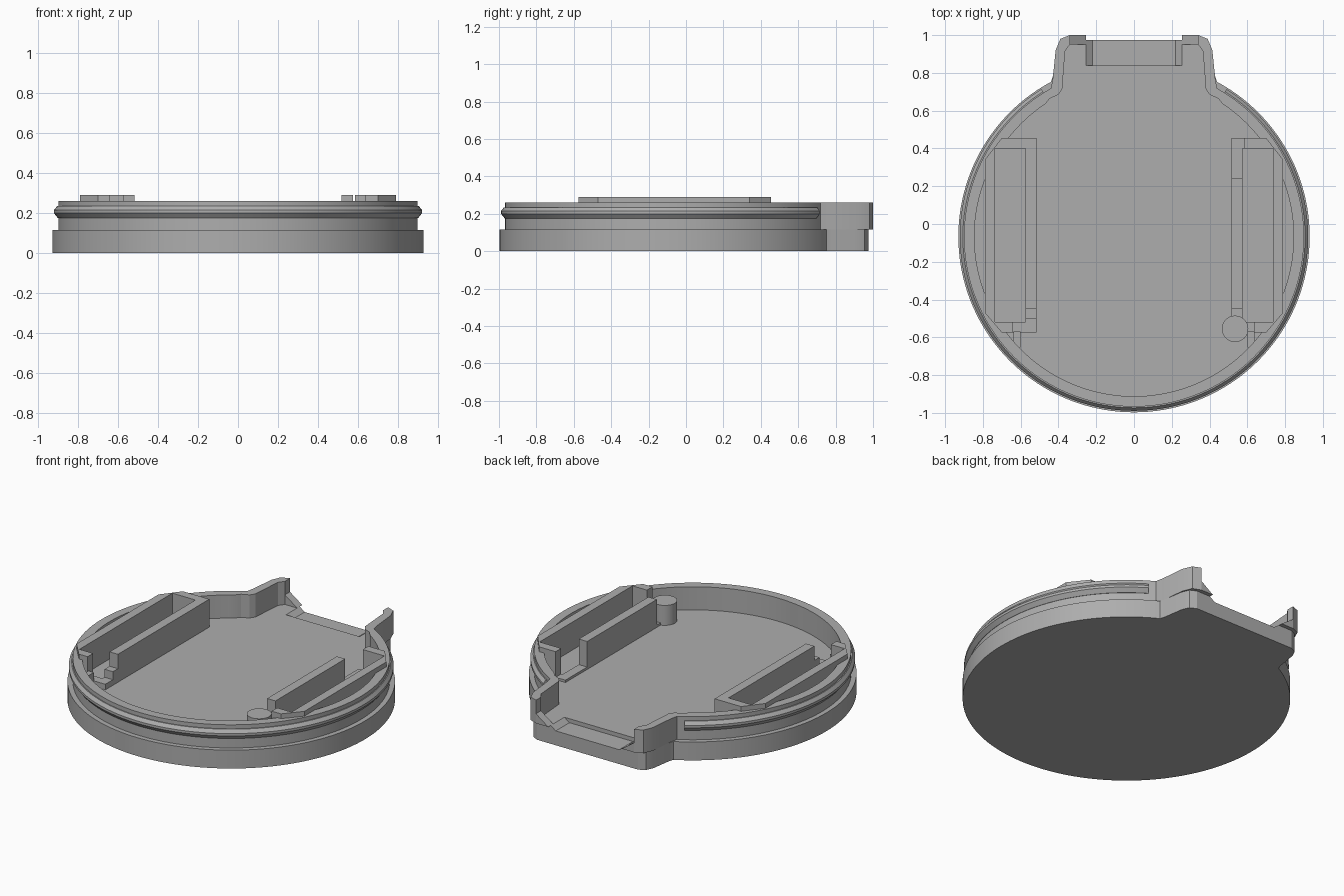
import bpy, bmesh, math

cube = bpy.data.objects.get("Cube")
if cube:
    bpy.data.objects.remove(cube, do_unlink=True)

CY = -0.067      # centre of the round body in y
FLOOR = 0.115    # inside floor, also the top of the base
RIM_TOP = 0.26
POCKET_TOP = 0.29

grey = bpy.data.materials.new("plain grey")
grey.use_nodes = True
colour = (0.42, 0.42, 0.42, 1)
grey.diffuse_color = colour
grey.node_tree.nodes["Principled BSDF"].inputs["Base Color"].default_value = colour


def finish(name, bm):
    bmesh.ops.recalc_face_normals(bm, faces=bm.faces)
    mesh = bpy.data.meshes.new(name)
    bm.to_mesh(mesh)
    bm.free()
    ob = bpy.data.objects.new(name, mesh)
    bpy.context.collection.objects.link(ob)
    mesh.materials.append(grey)
    return ob


def prism(name, points, low, high, axis="z"):
    """Extrude an outline along z (points are x, y) or along y (points are x, z)."""
    bm = bmesh.new()
    place = (lambda a, b, h: (a, b, h)) if axis == "z" else (lambda a, b, h: (a, h, b))
    face = bm.faces.new([bm.verts.new(place(a, b, low)) for a, b in points])
    top = bmesh.ops.extrude_face_region(bm, geom=[face])["geom"]
    verts = [v for v in top if isinstance(v, bmesh.types.BMVert)]
    bmesh.ops.translate(bm, verts=verts, vec=place(0, 0, high - low))
    return finish(name, bm)


def box(name, x0, x1, y0, y1, z0, z1):
    return prism(name, [(x0, y0), (x1, y0), (x1, y1), (x0, y1)], z0, z1)


def cut(target, *cutters):
    for cutter in cutters:
        cutter.hide_render = True
        mod = target.modifiers.new("cut", "BOOLEAN")
        mod.operation, mod.solver, mod.object = "DIFFERENCE", "EXACT", cutter
    bpy.context.view_layer.update()
    graph = bpy.context.evaluated_depsgraph_get()
    mesh = bpy.data.meshes.new_from_object(target.evaluated_get(graph))
    target.modifiers.clear()
    target.data = mesh


def outline(radius, tab, steps=128):
    """Round outline with a mirrored tab at the back; tab runs from neck to end."""
    start = math.asin(tab[0][0] / radius)
    arc = []
    for i in range(steps + 1):
        t = start + (2 * math.pi - 2 * start) * i / steps
        arc.append((radius * math.sin(t), CY + radius * math.cos(t)))
    return arc + [(-x, y) for x, y in tab[1:]] + [p for p in reversed(tab[1:])]


# Base plate and raised rim
base = prism("base", outline(0.93, [(0.44, 0), (0.43, 0.78), (0.41, 0.91),
                                    (0.39, 0.955), (0.35, 0.975)]), 0, FLOOR)
rim = prism("rim", outline(0.90, [(0.44, 0), (0.43, 0.77), (0.415, 0.92),
                                  (0.39, 0.98), (0.34, 1.0)]), FLOOR, RIM_TOP)
hollow = prism("rim_hollow", outline(0.845, [(0.47, 0), (0.445, 0.665), (0.40, 0.685),
               (0.38, 0.715), (0.365, 0.915), (0.34, 0.95)]), FLOOR - 0.05, 0.4)

# Flared opening through the back of the tab
half = [(0.22, 0.09), (0.255, FLOOR), (0.34, 0.175), (0.34, 0.4)]
opening = prism("back_opening", half + [(-x, z) for x, z in reversed(half)], 0.84, 1.1, "y")

# Slots inside the two side pockets also bite into the rim
slots = {s: box("slot_cutter", *sorted((s * 0.575, s * 0.735)), -0.52, 0.40,
                FLOOR - 0.02, 0.4) for s in (-1, 1)}
slot_rim = {s: box("rim_slot_cutter", *sorted((s * 0.575, s * 0.735)), -0.52, 0.40,
                   FLOOR - 0.01, 0.41) for s in (-1, 1)}
cut(rim, hollow, opening, *slot_rim.values())
cut(base, opening)

# Side pockets, with corners trimmed to follow the rim
shape = [(0.517, -0.575), (0.70, -0.575), (0.79, -0.47), (0.79, 0.34), (0.70, 0.455),
         (0.517, 0.455)]
pockets = {s: prism("left_pocket" if s > 0 else "right_pocket",
                    [(s * x, y) for x, y in shape], FLOOR, POCKET_TOP) for s in (-1, 1)}
notches = {
    1: [box("back_gap", 0.5, 0.585, 0.24, 0.5, 0.13, 0.4),
        box("front_gap", 0.5, 0.635, -0.6, -0.45, 0.13, 0.4)],
    -1: [box("front_gap", -0.64, -0.5, -0.6, -0.50, 0.15, 0.4),
         box("front_step", -0.575, -0.5, -0.52, -0.45, 0.20, 0.4)],
}
for s in (-1, 1):
    cut(pockets[s], slots[s], *notches[s])

# Small ribs joining the pockets to the rim
for s, side in ((1, "left"), (-1, "right")):
    box(side + "_rib", *sorted((s * 0.60, s * 0.637)), -0.655, -0.57, FLOOR, 0.2)

# Round boss next to the left pocket
prism("boss", [(0.535 + 0.07 * math.cos(math.tau * i / 32),
                -0.555 + 0.07 * math.sin(math.tau * i / 32)) for i in range(32)], FLOOR, 0.24)

# Snap ridge running around the rim and stopping at the tab
section = [(0.89, 0.175), (0.902, 0.175), (0.922, 0.20), (0.922, 0.215),
           (0.906, 0.235), (0.89, 0.235)]
bm = bmesh.new()
start, steps = 0.56, 120
rings = []
for i in range(steps + 1):
    t = start + (math.tau - 2 * start) * i / steps
    rings.append([bm.verts.new((r * math.sin(t), CY + r * math.cos(t), z)) for r, z in section])
n = len(section)
for a, b in zip(rings, rings[1:]):
    for j in range(n):
        bm.faces.new((a[j], a[(j + 1) % n], b[(j + 1) % n], b[j]))
bm.faces.new(rings[0])
bm.faces.new(rings[-1])
finish("snap_ridge", bm)

# Remove the helpers and shade curved walls smooth
for ob in list(bpy.context.collection.objects):
    if ob.hide_render and ob.type == "MESH":
        bpy.data.objects.remove(ob, do_unlink=True)
bpy.ops.object.select_all(action="DESELECT")
for ob in bpy.context.collection.objects:
    if ob.type == "MESH":
        ob.select_set(True)
        bpy.context.view_layer.objects.active = ob
bpy.ops.object.shade_smooth_by_angle(angle=math.radians(20))
